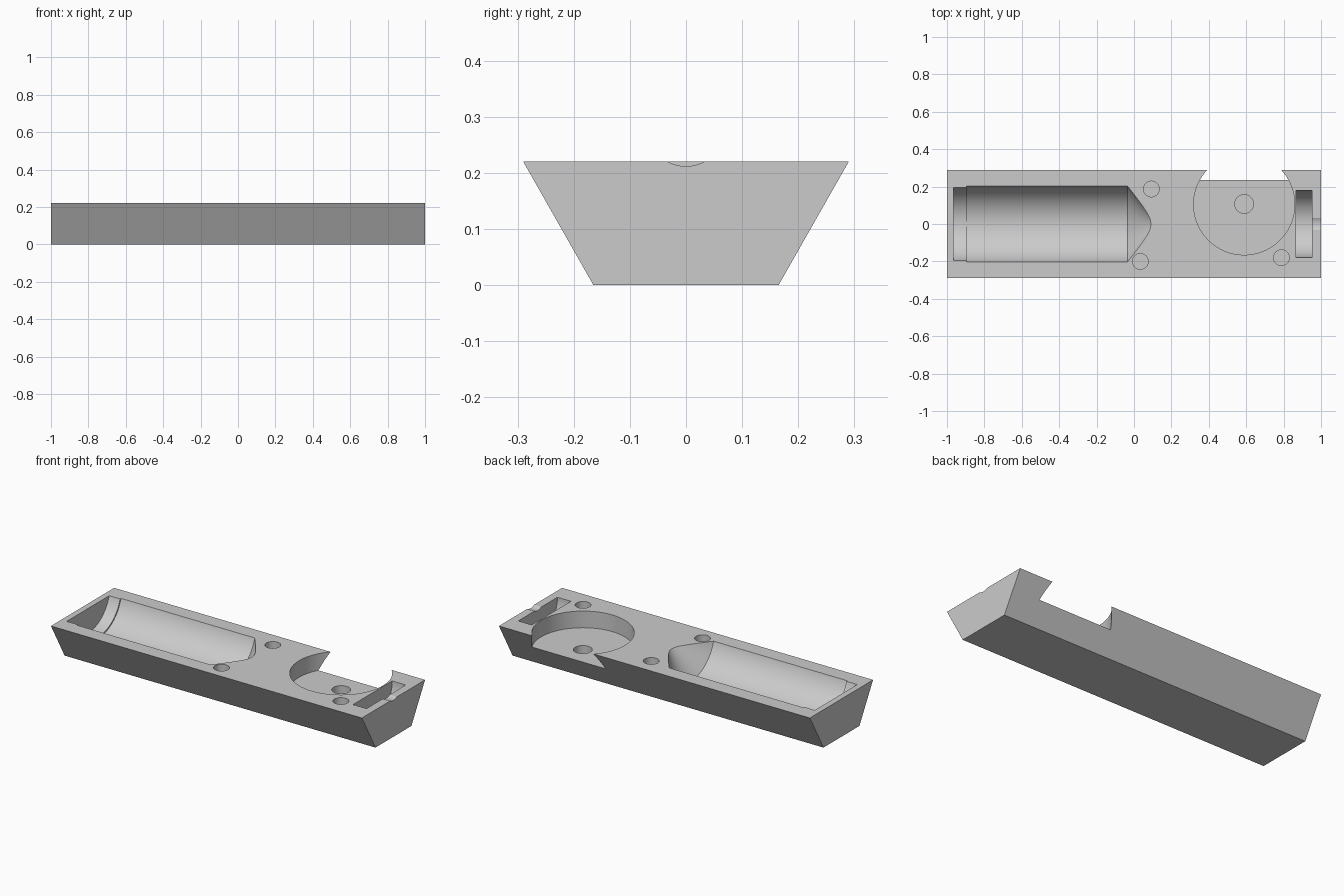
import bpy
import bmesh
from math import pi, radians
from mathutils import Matrix

cube = bpy.data.objects.get("Cube")
if cube:
    bpy.data.objects.remove(cube, do_unlink=True)

TOP = 0.22
CRADLE_AXIS = TOP + 0.06

grey = bpy.data.materials.new("plain grey")
grey.use_nodes = True
grey.diffuse_color = (0.6, 0.6, 0.6, 1)
grey.node_tree.nodes["Principled BSDF"].inputs["Base Color"].default_value = (0.6, 0.6, 0.6, 1)


def make_object(name, bm):
    bmesh.ops.recalc_face_normals(bm, faces=bm.faces)
    mesh = bpy.data.meshes.new(name)
    bm.to_mesh(mesh)
    bm.free()
    mesh.materials.append(grey)
    obj = bpy.data.objects.new(name, mesh)
    bpy.context.collection.objects.link(obj)
    return obj


def lathe_x(name, profile, axis_z, steps=96):
    """Solid turned around a line along x; profile holds (x, radius) points."""
    bm = bmesh.new()
    verts = [bm.verts.new((x, 0, r)) for x, r in profile]
    edges = [bm.edges.new(pair) for pair in zip(verts, verts[1:])]
    bmesh.ops.spin(bm, geom=verts + edges, cent=(0, 0, 0), axis=(1, 0, 0),
                   angle=2 * pi, steps=steps, use_duplicate=False)
    bmesh.ops.remove_doubles(bm, verts=bm.verts, dist=1e-5)
    bmesh.ops.translate(bm, verts=bm.verts, vec=(0, 0, axis_z))
    return make_object(name, bm)


def rod_x(name, x0, x1, radius, axis_z):
    return lathe_x(name, [(x0, 0), (x0, radius), (x1, radius), (x1, 0)], axis_z)


def well(name, x, y, radius, floor, segments=48):
    """Upright round cutter from the floor height to above the top."""
    height = TOP + 0.1 - floor
    bm = bmesh.new()
    bmesh.ops.create_cone(bm, cap_ends=True, segments=segments, radius1=radius,
                          radius2=radius, depth=height,
                          matrix=Matrix.Translation((x, y, floor + height / 2)))
    return make_object(name, bm)


# Body: a bar with a trapezoid section
bm = bmesh.new()
section = [(-0.165, 0), (0.165, 0), (0.29, TOP), (-0.29, TOP)]
end = bm.faces.new([bm.verts.new((-1, y, z)) for y, z in section])
moved = bmesh.ops.extrude_face_region(bm, geom=[end])["geom"]
bmesh.ops.translate(bm, vec=(2, 0, 0),
                    verts=[v for v in moved if isinstance(v, bmesh.types.BMVert)])
body = make_object("body", bm)

# Cutters for the pockets
cutters = [
    lathe_x("long_cradle_cutter",
            [(-0.895, 0), (-0.895, 0.212), (-0.035, 0.212), (0.14, 0)], CRADLE_AXIS),
    rod_x("cradle_end_cutter", -0.965, -0.88, 0.204, CRADLE_AXIS),
    well("round_pocket_cutter", 0.589, 0.105, 0.27, 0.123, 128),
    rod_x("end_slot_cutter", 0.866, 0.953, 0.18, TOP),
    rod_x("shallow_groove_cutter", 0.94, 1.05, 0.068, TOP + 0.06),
    well("pocket_hole_cutter", 0.589, 0.107, 0.05, 0.04),
]
for i, (x, y) in enumerate([(0.093, 0.187), (0.034, -0.2), (0.788, -0.18)]):
    cutters.append(well(f"pin_hole_cutter_{i + 1}", x, y, 0.042, 0.145))

bpy.ops.object.select_all(action='DESELECT')
bpy.context.view_layer.objects.active = body
body.select_set(True)
for cutter in cutters:
    cut = body.modifiers.new(cutter.name, 'BOOLEAN')
    cut.operation = 'DIFFERENCE'
    cut.solver = 'EXACT'
    cut.object = cutter
    bpy.ops.object.modifier_apply(modifier=cut.name)
    bpy.data.objects.remove(cutter, do_unlink=True)

bpy.ops.object.shade_smooth_by_angle(angle=radians(25))
